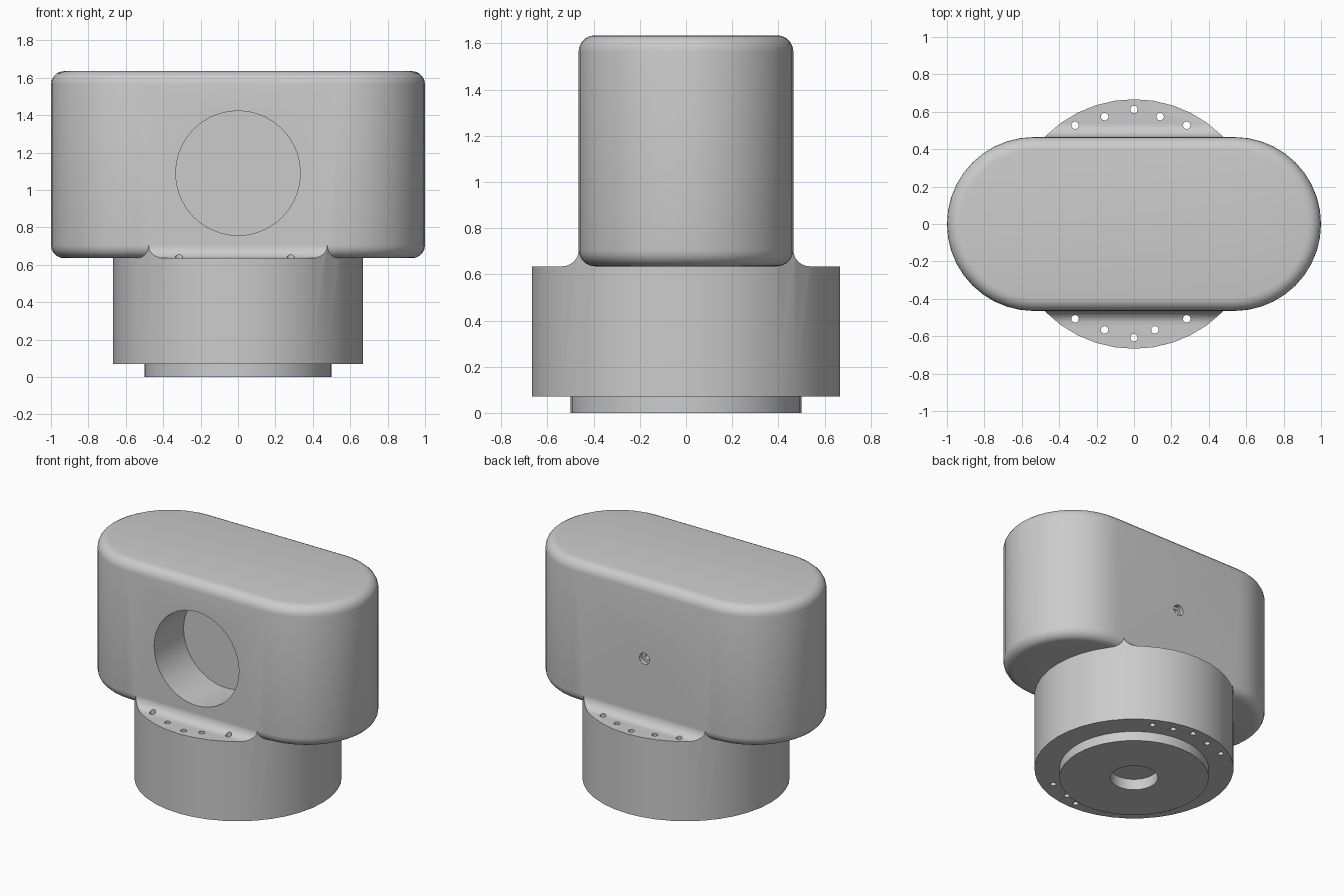
import bpy, bmesh, math
from mathutils import Matrix, Vector

if "Cube" in bpy.data.objects:
    bpy.data.objects.remove(bpy.data.objects["Cube"])

grey = bpy.data.materials.new("plain grey")
grey.diffuse_color = (0.6, 0.6, 0.6, 1)
grey.use_nodes = True
grey.node_tree.nodes["Principled BSDF"].inputs["Base Color"].default_value = grey.diffuse_color

BODY_Y, FILLET, Z_SEAT, Z_TOP = 0.465, 0.07, 0.635, 1.635


def make(name, bm):
    bmesh.ops.recalc_face_normals(bm, faces=bm.faces)
    mesh = bpy.data.meshes.new(name)
    bm.to_mesh(mesh)
    bm.free()
    mesh.materials.append(grey)
    ob = bpy.data.objects.new(name, mesh)
    bpy.context.collection.objects.link(ob)
    return ob


def cylinder(name, r, start, end, sides=40):
    """Solid cylinder between two points."""
    a, b = Vector(start), Vector(end)
    d = b - a
    rot = Vector((0, 0, 1)).rotation_difference(d).to_matrix().to_4x4()
    bm = bmesh.new()
    bmesh.ops.create_cone(bm, cap_ends=True, segments=sides, radius1=r, radius2=r,
                          depth=d.length, matrix=Matrix.Translation((a + b) / 2) @ rot)
    return make(name, bm)


def combine(target, tool, operation):
    mod = target.modifiers.new("combine", 'BOOLEAN')
    mod.object, mod.operation, mod.solver = tool, operation, 'EXACT'
    bpy.context.view_layer.objects.active = target
    bpy.ops.object.modifier_apply(modifier=mod.name)
    bpy.data.objects.remove(tool)


# Upper body: stacked oval rings with rounded top and bottom edges
bm = bmesh.new()
levels = []
for i in range(6):
    t = math.pi / 2 * i / 5
    levels.append((BODY_Y - FILLET + FILLET * math.sin(t), Z_SEAT + FILLET * (1 - math.cos(t))))
levels += [(r, Z_SEAT + Z_TOP - z) for r, z in reversed(levels)]
rings = []
for r, z in levels:
    ring = []
    for side in (1, -1):
        for i in range(21):
            a = math.pi * (i / 20 - 0.5)
            ring.append(bm.verts.new((side * (1 - BODY_Y + r * math.cos(a)),
                                      side * r * math.sin(a), z)))
    rings.append(ring)
n = len(rings[0])
for lo, hi in zip(rings, rings[1:]):
    for i in range(n):
        bm.faces.new((lo[i], lo[(i + 1) % n], hi[(i + 1) % n], hi[i]))
bm.faces.new(rings[0])
bm.faces.new(rings[-1])
housing = make("housing", bm)

# Round collar, its shoulders cut down to leave a hollow fillet against the body
collar = cylinder("collar", 0.667, (0, 0, 0.07), (0, 0, 0.75))
for side in (1, -1):
    profile = [(0.45, 0.9), (0.45, Z_SEAT + FILLET + 0.001)]
    for i in range(7):
        a = math.pi / 2 * i / 6
        profile.append((BODY_Y + FILLET * (1 - math.cos(a)),
                        Z_SEAT + FILLET * (1 - math.sin(a))))
    profile += [(0.8, Z_SEAT), (0.8, 0.9)]
    bm = bmesh.new()
    face = bm.faces.new([bm.verts.new((-0.8, side * y, z)) for y, z in profile])
    ext = bmesh.ops.extrude_face_region(bm, geom=[face])["geom"]
    bmesh.ops.translate(bm, vec=(1.6, 0, 0),
                        verts=[v for v in ext if isinstance(v, bmesh.types.BMVert)])
    combine(collar, make("shoulder_cutter", bm), 'DIFFERENCE')

# Spigot below the collar
combine(collar, cylinder("spigot", 0.5, (0, 0, 0), (0, 0, 0.2)), 'UNION')

# Bolt holes through both shoulders
bolts = [(-0.315, -0.507), (-0.157, -0.566), (0, -0.608), (0.112, -0.566), (0.282, -0.507),
         (-0.315, 0.528), (-0.157, 0.574), (0, 0.613), (0.14, 0.574), (0.282, 0.528)]
for x, y in bolts:
    combine(collar, cylinder("bolt_cutter", 0.02, (x, y, 0), (x, y, 0.85), 16), 'DIFFERENCE')

combine(housing, collar, 'UNION')

# Front bore, stepped screw hole at the back, and shallow recess underneath
for r, start, end, sides in [
        (0.333, (0, -0.7, 1.09), (0, -0.135, 1.09), 40),
        (0.04, (0, 0.6, 1.09), (0, 0.435, 1.09), 20),
        (0.02, (0, 0.6, 1.09), (0, 0.36, 1.09), 16),
        (0.16, (0, 0, -0.1), (0, 0, 0.08), 32)]:
    combine(housing, cylinder("hole_cutter", r, start, end, sides), 'DIFFERENCE')

# Smooth curves, keep hard edges
bpy.ops.object.select_all(action='DESELECT')
housing.select_set(True)
bpy.context.view_layer.objects.active = housing
bpy.ops.object.shade_smooth_by_angle(angle=math.radians(30))
